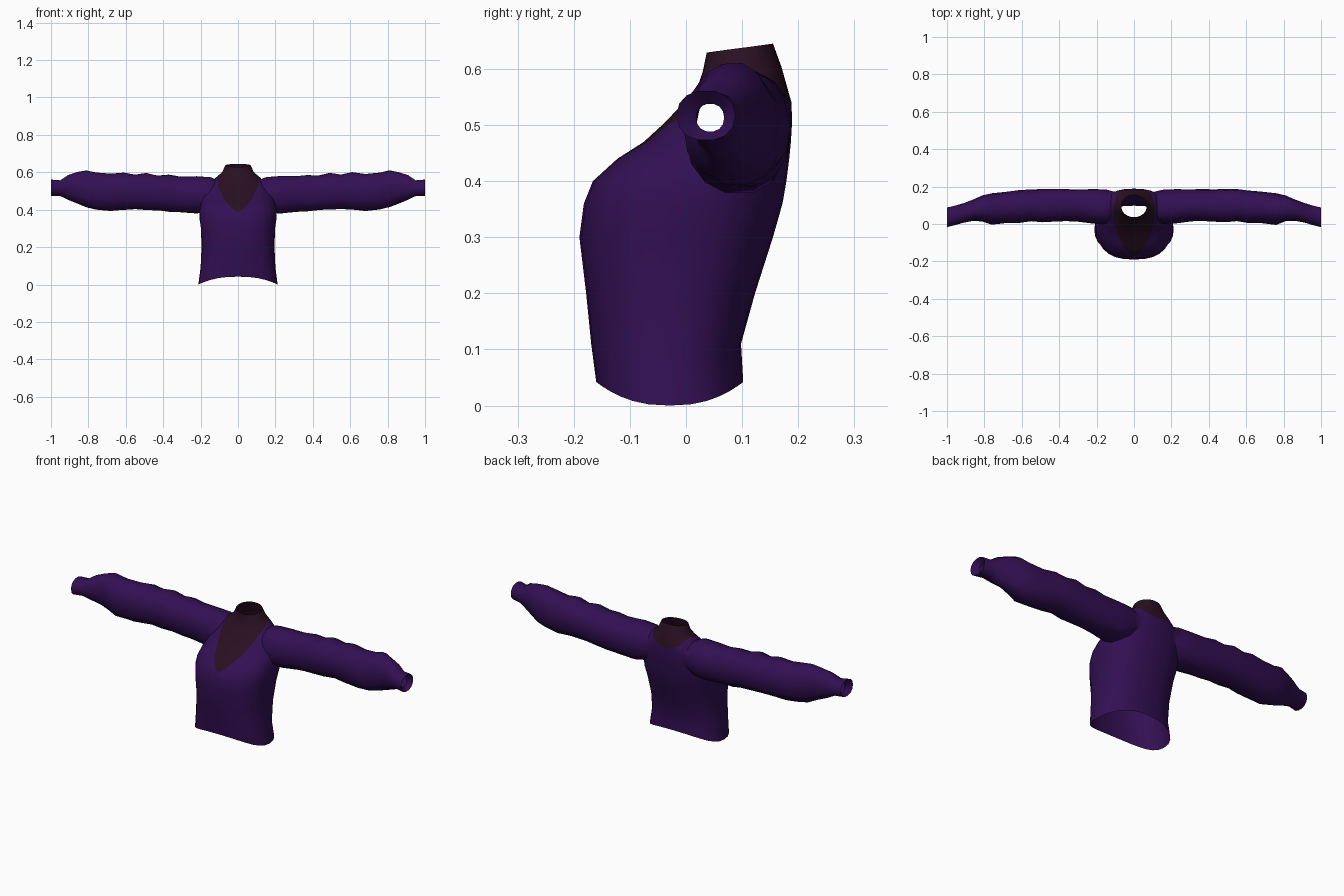
import bpy, bmesh, math, random
from mathutils import Vector

random.seed(4)
cube = bpy.data.objects.get("Cube")
if cube:
    bpy.data.objects.remove(cube)


def material(name, color):
    m = bpy.data.materials.new(name)
    m.use_nodes = True
    m.diffuse_color = color
    bsdf = next(n for n in m.node_tree.nodes if n.type == 'BSDF_PRINCIPLED')
    bsdf.inputs["Base Color"].default_value = color
    return m


MATS = [material("deep purple", (0.032, 0.005, 0.086, 1)),
        material("dark maroon", (0.022, 0.005, 0.016, 1))]


def power(v, n):
    return math.copysign(abs(v) ** (2 / n), v)


def loft(name, rings):
    """Closed loft; the end caps carry slot 1 so they can be opened later."""
    bm = bmesh.new()
    loops = [[bm.verts.new(p) for p in r] for r in rings]
    n = len(loops[0])
    for a, b in zip(loops, loops[1:]):
        for i in range(n):
            j = (i + 1) % n
            bm.faces.new((a[i], a[j], b[j], b[i]))
    for loop in (loops[0], loops[-1]):
        mid = bm.verts.new(sum((v.co for v in loop), Vector()) / n)
        for i in range(n):
            bm.faces.new((loop[i], loop[(i + 1) % n], mid)).material_index = 1
    bmesh.ops.recalc_face_normals(bm, faces=bm.faces)
    me = bpy.data.meshes.new(name)
    bm.to_mesh(me)
    bm.free()
    for m in MATS:
        me.materials.append(m)
    ob = bpy.data.objects.new(name, me)
    bpy.context.collection.objects.link(ob)
    return ob


def torso_ring(z, front, back, half, n, side_dip=0, tilt=0):
    pts = []
    for i in range(28):
        a = math.tau * i / 28
        c, s = math.cos(a), math.sin(a)
        pts.append(Vector((half * power(c, n),
                           (front + back) / 2 + (back - front) / 2 * power(s, n),
                           z - side_dip * c * c + tilt * s)))
    return pts


def sleeve_ring(side, x, y0, y1, z0, z1, jitter=0.004):
    pts = []
    for i in range(14):
        a = math.tau * i / 14
        r = 1 + random.uniform(-jitter, jitter) * 5
        pts.append(Vector((side * x,
                           (y0 + y1) / 2 + (y1 - y0) / 2 * power(math.cos(a), 2.2) * r,
                           (z0 + z1) / 2 + (z1 - z0) / 2 * power(math.sin(a), 2.2) * r)))
    return pts


# Torso: height, front, back, half width, squareness, side dip, tilt
TORSO = [
    (0.042, -0.16, 0.102, 0.212, 2.4, 0.042, 0),
    (0.11, -0.169, 0.098, 0.2, 2.4, 0.02, 0),
    (0.2, -0.178, 0.123, 0.195, 2.4),
    (0.3, -0.19, 0.155, 0.198, 2.5),
    (0.36, -0.182, 0.172, 0.207, 2.5),
    (0.4, -0.166, 0.179, 0.205, 2.5),
    (0.44, -0.122, 0.184, 0.198, 2.5),
    (0.47, -0.075, 0.187, 0.188, 2.4),
    (0.505, -0.037, 0.189, 0.172, 2.4),
    (0.54, -0.004, 0.188, 0.148, 2.3),
    (0.572, 0.022, 0.179, 0.118, 2.2),
    (0.6, 0.03, 0.17, 0.085, 2.1, 0, 0.004),
    (0.637, 0.037, 0.155, 0.068, 2.1, 0, 0.008),
]
sweater = loft("sweater", [torso_ring(*r) for r in TORSO])

# Sleeve: distance out, front, back, bottom, top
SLEEVE = [
    (0.08, 0.04, 0.165, 0.43, 0.55),
    (0.15, 0.0, 0.184, 0.39, 0.575),
    (0.22, 0.002, 0.186, 0.378, 0.58),
    (0.31, 0.015, 0.185, 0.386, 0.58),
    (0.37, 0.016, 0.187, 0.388, 0.588),
    (0.43, 0.014, 0.186, 0.395, 0.585),
    (0.49, 0.008, 0.188, 0.398, 0.598),
    (0.55, 0.014, 0.186, 0.402, 0.588),
    (0.61, 0.005, 0.18, 0.398, 0.602),
    (0.68, 0.006, 0.172, 0.392, 0.594),
    (0.76, -0.004, 0.163, 0.4, 0.6),
    (0.81, 0.014, 0.152, 0.412, 0.612),
    (0.86, 0.018, 0.13, 0.432, 0.602),
    (0.91, 0.008, 0.112, 0.452, 0.585),
    (0.95, -0.004, 0.1, 0.472, 0.558),
    (1.0, -0.017, 0.088, 0.472, 0.562),
    (0.975, 0.018, 0.068, 0.488, 0.538),
]
for side, label in ((1, "left"), (-1, "right")):
    sleeve = loft(label + "_sleeve",
                  [sleeve_ring(side, *r, jitter=0 if r[0] > 0.94 else 0.004)
                   for r in SLEEVE])
    mod = sweater.modifiers.new("join", 'BOOLEAN')
    mod.operation = 'UNION'
    mod.solver = 'EXACT'
    mod.object = sleeve
    bpy.context.view_layer.objects.active = sweater
    bpy.ops.object.modifier_apply(modifier=mod.name)
    bpy.data.objects.remove(sleeve)

# Open the hem, neck and cuffs
bm = bmesh.new()
bm.from_mesh(sweater.data)
bmesh.ops.delete(bm, geom=[f for f in bm.faces if f.material_index == 1],
                 context='FACES')

# Neck insert: cut a deep V in front and a shallow curve behind
FRONT = [(0, 0.385), (0.035, 0.41), (0.075, 0.46), (0.103, 0.52), (0.112, 0.565), (0.09, 0.68)]
BACK = [(0, 0.532), (0.05, 0.54), (0.088, 0.56), (0.11, 0.6)]


def planes(outline):
    for (x0, z0), (x1, z1) in zip(outline, outline[1:]):
        for s in (1, -1):
            yield Vector((s * x0, 0, z0)), Vector((s * (z1 - z0), 0, x0 - x1))


def near_neck(f, front):
    c = f.calc_center_median()
    return abs(c.x) < 0.2 and c.z > 0.36 and (c.y < 0.1) == front


for front, outline in ((True, FRONT), (False, BACK)):
    for co, no in planes(outline):
        faces = [f for f in bm.faces if near_neck(f, front)]
        edges = {e for f in faces for e in f.edges}
        verts = {v for f in faces for v in f.verts}
        bmesh.ops.bisect_plane(bm, geom=faces + list(edges) + list(verts),
                               dist=1e-5, plane_co=co, plane_no=no)
    for f in bm.faces:
        if near_neck(f, front):
            c = f.calc_center_median()
            if all((c - co).dot(no) < 0 for co, no in planes(outline)):
                f.material_index = 1
bm.to_mesh(sweater.data)
bm.free()

# Soft cloth shading
bpy.ops.object.select_all(action='DESELECT')
sweater.select_set(True)
bpy.context.view_layer.objects.active = sweater
bpy.ops.object.shade_smooth_by_angle(angle=math.radians(50))
